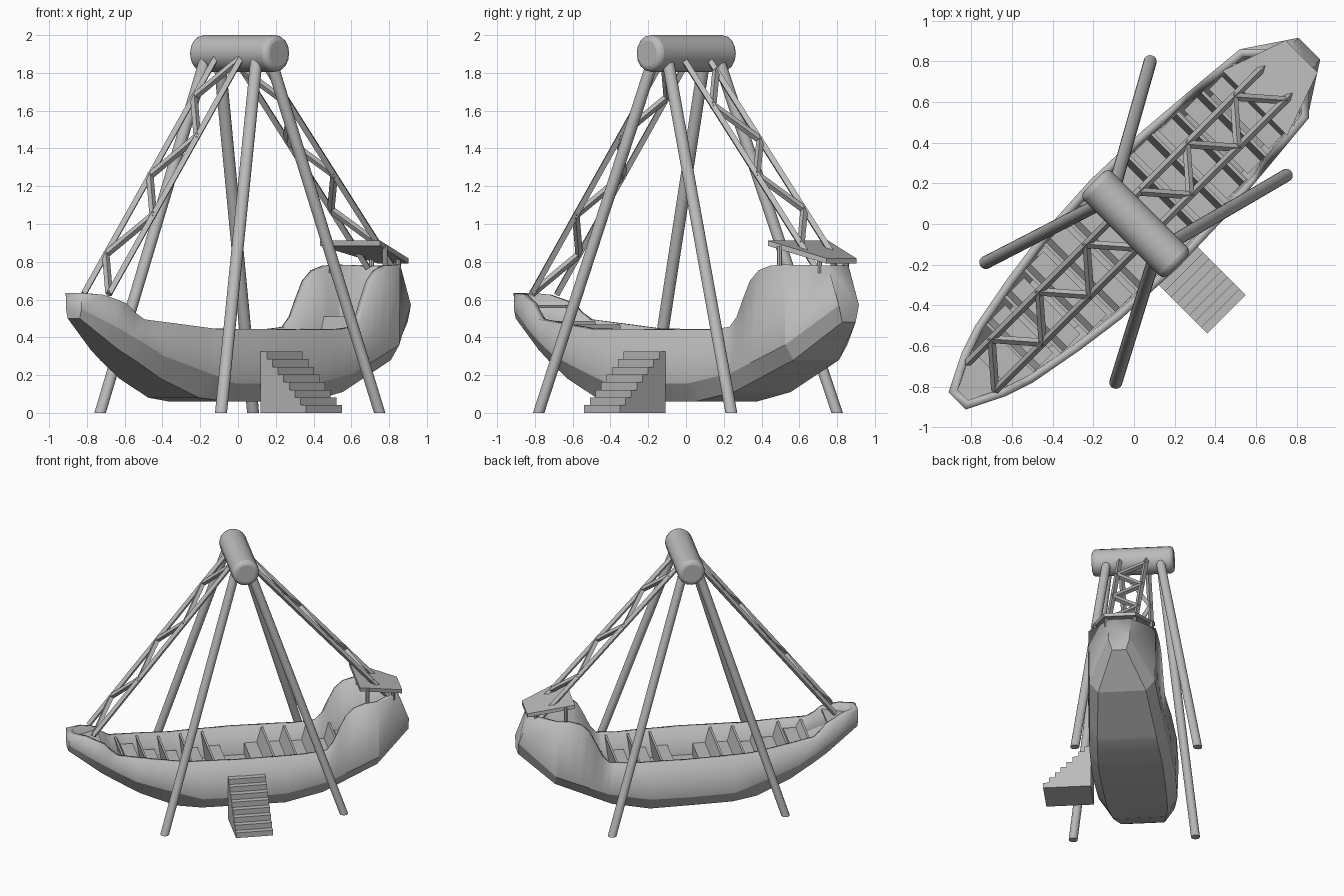
import bpy, bmesh, math
from mathutils import Vector

if "Cube" in bpy.data.objects:
    bpy.data.objects.remove(bpy.data.objects["Cube"], do_unlink=True)

GREY = (0.5, 0.5, 0.5, 1)
mat = bpy.data.materials.new("plain grey")
mat.use_nodes = True
mat.diffuse_color = GREY
mat.node_tree.nodes["Principled BSDF"].inputs["Base Color"].default_value = GREY

DIAG = math.sqrt(0.5)


def place(u, v, z):
    """u runs along the ship, v across it; the ship lies on the diagonal."""
    return Vector(((u - v) * DIAG, (u + v) * DIAG, z))


def finish(name, bm, angle=25):
    bmesh.ops.recalc_face_normals(bm, faces=bm.faces)
    mesh = bpy.data.meshes.new(name)
    bm.to_mesh(mesh)
    bm.free()
    ob = bpy.data.objects.new(name, mesh)
    bpy.context.collection.objects.link(ob)
    mesh.materials.append(mat)
    if angle:
        bpy.ops.object.select_all(action="DESELECT")
        ob.select_set(True)
        bpy.context.view_layer.objects.active = ob
        bpy.ops.object.shade_smooth_by_angle(angle=math.radians(angle))
    return ob


def rod(name, a, b, radius, sides=8):
    axis = b - a
    bm = bmesh.new()
    bmesh.ops.create_cone(bm, cap_ends=True, segments=sides, radius1=radius,
                          radius2=radius, depth=axis.length)
    turn = axis.to_track_quat("Z", "Y").to_matrix().to_4x4()
    bmesh.ops.transform(bm, matrix=turn, verts=bm.verts)
    bmesh.ops.translate(bm, vec=(a + b) / 2, verts=bm.verts)
    return finish(name, bm)


def bridge(name, first, second):
    """Solid between two matching rings of points."""
    bm = bmesh.new()
    a = [bm.verts.new(p) for p in first]
    b = [bm.verts.new(p) for p in second]
    bm.faces.new(a)
    bm.faces.new(b)
    for i in range(len(a)):
        j = (i + 1) % len(a)
        bm.faces.new((a[i], a[j], b[j], b[i]))
    return finish(name, bm, 0)


def plate(name, outline, low, high):
    """Extrudes a (u, v) outline between two heights given as functions of u."""
    return bridge(name, [place(u, v, low(u)) for u, v in outline],
                  [place(u, v, high(u)) for u, v in outline])


def across(name, profile, v0, v1):
    """Extrudes a (u, z) profile across the ship."""
    return bridge(name, [place(u, v0, z) for u, z in profile],
                  [place(u, v1, z) for u, z in profile])


def along(points, u):
    for (a, p), (b, q) in zip(points, points[1:]):
        if u <= b:
            return p + (q - p) * (u - a) / (b - a)
    return points[-1][1]


# Hull curves along the ship
keel = [(-1.23, .5), (-1.0, .335), (-.73, .18), (-.48, .08), (-.3, .06),
        (.3, .06), (.57, .11), (.975, .28), (1.22, .48)]
keel_width = [(-1.23, .045), (-.9, .13), (-.63, .17), (-.25, .22), (.3, .23),
              (.6, .21), (.975, .17), (1.22, .05)]
bilge = [(-1.23, .55), (-.77, .3), (-.3, .155), (.3, .155), (.6, .21), (.975, .36), (1.22, .57)]
beam = [(-1.23, .06), (-1.05, .15), (-.9, .2), (-.63, .25), (-.38, .285), (0, .305),
        (.35, .295), (.65, .27), (.975, .24), (1.22, .077)]
sheer = [(-1.23, .635), (-1.12, .625), (-1, .58), (-.95, .53), (-.9, .495), (-.44, .445),
         (.45, .44), (.6, .455), (.65, .51), (.69, .6), (.74, .7), (.8, .755),
         (.88, .78), (.975, .785), (1.22, .78)]

# Hull shell with a raked transom, thickened inward
bm = bmesh.new()
rows = []
for u in sorted({p[0] for curve in (keel, bilge, beam, sheer) for p in curve}):
    w = along(beam, u)
    side = [(w, along(sheer, u)), (w * .97, along(bilge, u)), (along(keel_width, u), along(keel, u))]
    section = side + [(-v, z) for v, z in reversed(side)]
    rake = .33 * max(0, u - .975)
    rows.append([bm.verts.new(place(u - rake * max(0, (z - .57) / .21), v, z)) for v, z in section])
for r, s in zip(rows, rows[1:]):
    for i in range(len(r) - 1):
        bm.faces.new((r[i], r[i + 1], s[i + 1], s[i]))
bm.faces.new(rows[0])
bm.faces.new(rows[-1])
hull = finish("hull", bm, 14)
wall = hull.modifiers.new("wall", "SOLIDIFY")
wall.thickness = .04
wall.offset = -1
wall.use_even_offset = True
wall.thickness_clamp = 1


def plate_outline(start, end, inset, steps=8):
    us = [start + (end - start) * i / steps for i in range(steps + 1)]
    inner = [(u, along(beam, u) - inset) for u in us]
    return inner + [(u, -v) for u, v in reversed(inner)]


# Floor and bow deck
plate("floor", plate_outline(-.45, .55, .04), lambda u: .21, lambda u: .23)
plate("bow_deck", plate_outline(-1.2, -1.0, .02), lambda u: .555, lambda u: .572)

# Benches with leaning backs, facing the middle and rising toward both ends
for end in (-1, 1):
    for i in range(5):
        u = .15 + .16 * i
        tip = end * (u + .07)
        half = along(beam, tip) * .97 - .035
        base = max(.22, along(bilge, tip) + .015)
        seat = max(.32, base + .06)
        back = min(seat + .12, along(sheer, tip) - .005)
        profile = [(u - .06, base), (u - .06, seat), (u + .03, seat),
                   (u + .06, back), (u + .075, back), (u + .045, base)]
        across("bench", [(end * p, z) for p, z in profile], -half, half)


# Stern canopy and posts
def canopy_top(u):
    return .912 - .29 * (u - .84)


canopy = [(.84, .225), (1.165, .112), (1.165, -.112), (.84, -.225)]
plate("canopy", canopy, lambda u: canopy_top(u) - .028, canopy_top)
for v in (-1, 1):
    for u, w in ((.9, .2), (1.1, .1)):
        rod("canopy_post", place(u, v * w, .74), place(u, v * w, canopy_top(u) - .01), .014)

# Swing arms: two rails with zigzag braces, bow then stern
for end, reach, base, first, count in ((-1, 1.06, .63, 1.06, 6), (1, 1.065, .77, .955, 5)):
    def node(u, v):
        return place(end * u, v, 1.88 + (base - 1.88) * (u - .07) / (reach - .07))
    for v in (-.095, .095):
        rod("arm_rail", node(.07, v), node(reach, v), .02, 4)
    for i in range(count):
        v = .095 if i % 2 else -.095
        u = first - .165 * i
        rod("arm_brace", node(u, v), node(u - .165, -v), .02, 4)

# Top drum with rounded ends
drum = rod("drum", place(.007, -.297, 1.903), place(.007, .287, 1.903), .098, 16)
edge = drum.modifiers.new("rounded ends", "BEVEL")
edge.width = .03
edge.segments = 3
edge.limit_method = "ANGLE"
edge.angle_limit = math.radians(60)

# Four support legs, cut level at the ground
for x, y, u, v in ((.75, .24, .05, -.19), (-.09, -.78, -.05, -.19),
                   (-.73, -.19, -.05, .19), (.08, .8, .05, .19)):
    foot = Vector((x, y, 0))
    leg = rod("support_leg", foot, place(u, v, 1.88), .032, 16)
    for vert in leg.data.vertices:
        if vert.co.z < .1:
            vert.co.z = 0

# Boarding stairs, one stepped profile
STEPS = 8
u0, u1, inner = -.126, .142, -.296
stairs = [(inner, 0), (-.636, 0)]
for i in range(STEPS):
    v = -.636 + i * .042
    z = .325 * (i + 1) / STEPS
    stairs += [(v, z), (v + .042 if i < STEPS - 1 else inner, z)]
bridge("stairs", [place(u0, v, z) for v, z in stairs], [place(u1, v, z) for v, z in stairs])
